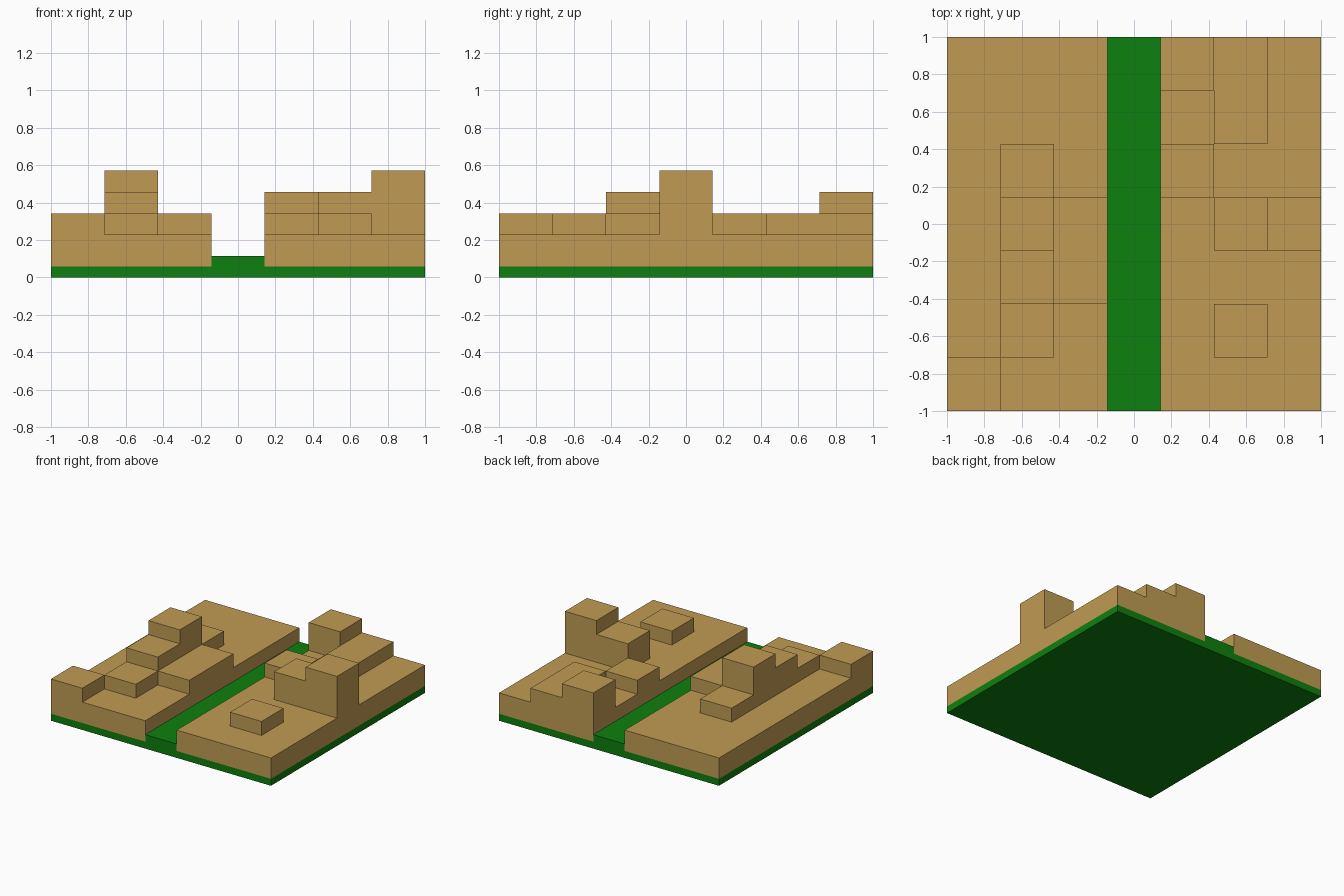
import bpy
import bmesh
import math

cube = bpy.data.objects.get("Cube")
if cube:
    bpy.data.objects.remove(cube, do_unlink=True)

CELL = 2 / 7                                   # the board is 7 x 7 cells
STEP = 2 / 35                                  # height unit
LEVELS = [STEP * n for n in (1, 4, 6, 8, 10)]  # ground layer, then three terraces


def make_material(name, rgb):
    mat = bpy.data.materials.new(name)
    mat.use_nodes = True
    color = (*rgb, 1)
    mat.diffuse_color = color
    bsdf = mat.node_tree.nodes["Principled BSDF"]
    bsdf.inputs["Base Color"].default_value = color
    bsdf.inputs["Roughness"].default_value = 0.9
    return mat


def add_object(name, bm, mat):
    bmesh.ops.recalc_face_normals(bm, faces=bm.faces)
    mesh = bpy.data.meshes.new(name)
    bm.to_mesh(mesh)
    bm.free()
    mesh.materials.append(mat)
    obj = bpy.data.objects.new(name, mesh)
    bpy.context.collection.objects.link(obj)
    return obj


def box(name, low, high, mat):
    bm = bmesh.new()
    bmesh.ops.create_cube(bm, size=1)
    for v in bm.verts:
        v.co = [h if c > 0 else l for c, l, h in zip(v.co, low, high)]
    return add_object(name, bm, mat)


def terraces(name, first_col, rows, mat):
    """Stepped block from a height map; rows run from front to back."""
    bm = bmesh.new()
    filled = {(first_col + i, j, k)
              for j, row in enumerate(rows)
              for i, level in enumerate(row)
              for k in range(int(level) + 1)}

    def corner(i, j, k):
        return bm.verts.new((-1 + i * CELL, -1 + j * CELL, LEVELS[k]))

    # Only the faces between filled and empty space
    for cell in filled:
        for axis in range(3):
            for side in (0, 1):
                near = list(cell)
                near[axis] += 2 * side - 1
                if tuple(near) in filled:
                    continue
                u, v = (axis + 1) % 3, (axis + 2) % 3
                quad = []
                for du, dv in ((0, 0), (1, 0), (1, 1), (0, 1)):
                    p = list(cell)
                    p[axis] += side
                    p[u] += du
                    p[v] += dv
                    quad.append(corner(*p))
                bm.faces.new(quad if side else quad[::-1])
    bmesh.ops.remove_doubles(bm, verts=bm.verts, dist=1e-5)
    # Join coplanar cells into clean large faces
    bmesh.ops.dissolve_limit(bm, angle_limit=math.radians(1),
                             verts=bm.verts, edges=bm.edges)
    return add_object(name, bm, mat)


green = make_material("Grass Green", (0.0044, 0.215, 0.0044))
tan = make_material("Sand Tan", (0.53, 0.33, 0.088))

# Base plate and the raised strip along the valley
box("base_plate", (-1, -1, 0), (1, 1, STEP), green)
box("valley_strip", (-CELL / 2, -1, STEP), (CELL / 2, 1, 2 * STEP), green)

# Stepped hills on both sides of the valley
terraces("right_hills", 0, ("100", "010", "021", "031", "010", "000", "000"), tan)
terraces("left_hills", 4, ("000", "010", "000", "023", "100", "010", "210"), tan)
